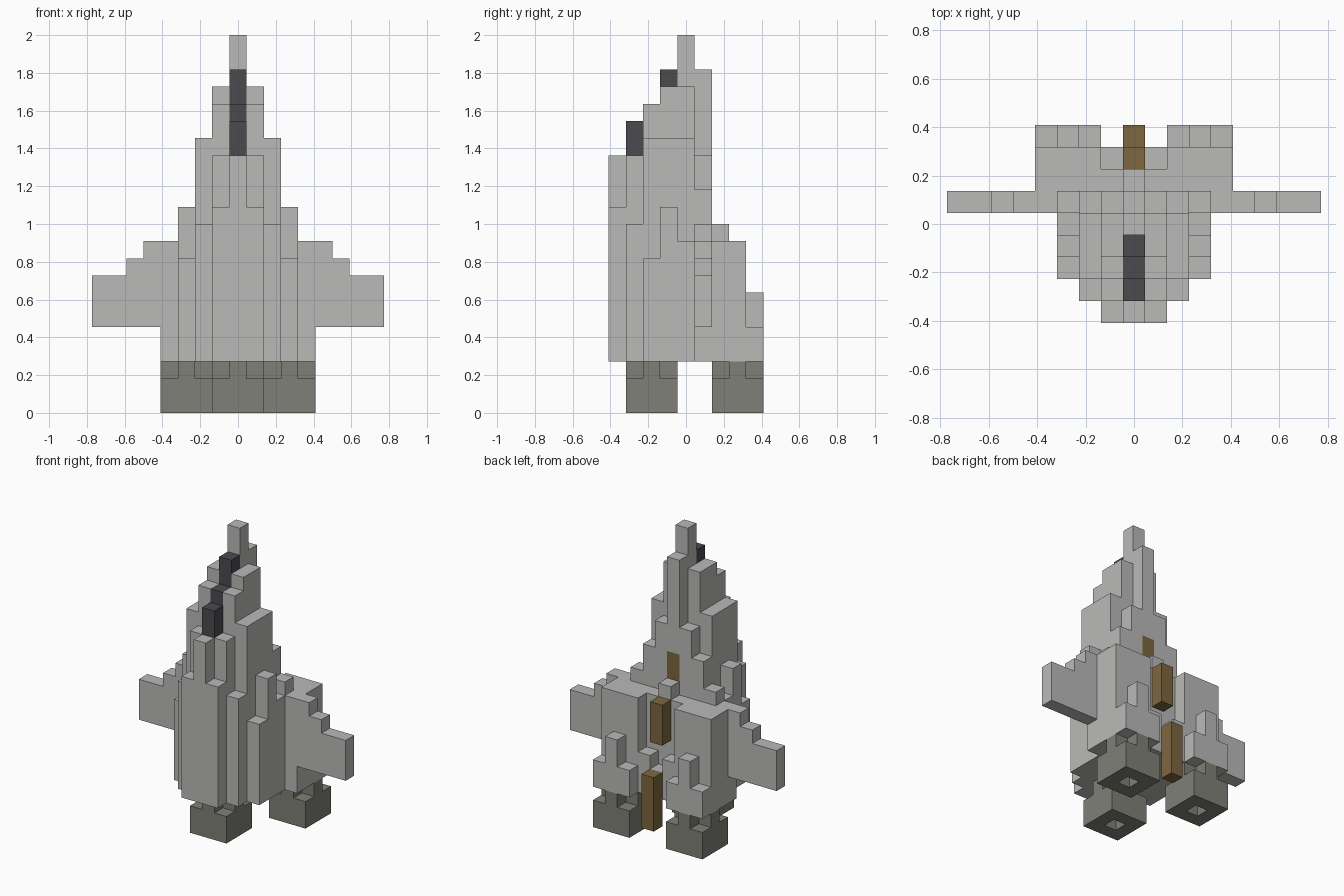
import bpy
import bmesh

U = 2 / 22          # edge length of one block
HULL_BASE = 3       # the hull starts this many blocks above the ground

cube = bpy.data.objects.get("Cube")
if cube:
    bpy.data.objects.remove(cube, do_unlink=True)


def material(name, rgb):
    mat = bpy.data.materials.new(name)
    mat.use_nodes = True
    mat.diffuse_color = (*rgb, 1)
    mat.node_tree.nodes["Principled BSDF"].inputs["Base Color"].default_value = (*rgb, 1)
    return mat


GREY = material("light grey", (0.49, 0.49, 0.485))
DARK = material("dark glass", (0.07, 0.07, 0.078))
BROWN = material("brown", (0.205, 0.135, 0.05))
OLIVE = material("olive grey", (0.212, 0.216, 0.184))

owner = {}          # block position -> part name
colours = {}        # part name -> material


def column(part, mat, x, y, low, high, mirror=True):
    """Stack blocks from low to high; mirror them to the other side."""
    colours[part] = mat
    for side in ({x, -x} if mirror else {x}):
        for z in range(low, high):
            owner[side, y, z] = part


def row(part, x, heights, low=HULL_BASE):
    """Columns running backwards along y: heights maps y to top."""
    for y, top in heights.items():
        column(part, GREY, x, y, low, top)


# Stepped hull, from the centre line outwards
row("hull", 0, {-4: 15, -3: 15, -2: 17, -1: 18, 0: 22, 1: 20})
row("hull", 1, {-4: 12, -3: 15, -2: 18, -1: 19, 0: 19, 1: 15})
row("hull", 2, {-3: 11, -2: 16, -1: 16, 0: 16, 1: 13})
row("hull", 3, {-2: 9, -1: 12, 0: 10, 1: 11})

# Rear engine housing with a recess in the middle
row("engine_housing", 0, {2: 11, 3: 5})
row("engine_housing", 1, {2: 10, 3: 6})
for x in (2, 3, 4):
    row("engine_housing", x, {2: 10, 3: 10, 4: 7 if x == 3 else 5})

# Wings
row("wings", 4, {1: 10})
for x, top in ((5, 10), (6, 9), (7, 8), (8, 8)):
    row("wings", x, {1: top}, low=5)

# Cockpit windows climbing the nose
column("cockpit_windows", DARK, 0, -3, 15, 17)
column("cockpit_windows", DARK, 0, -2, 17, 18)
column("cockpit_windows", DARK, 0, -1, 18, 20)

# Brown hatch, tail rod and ladder on the back
column("rear_hatch", BROWN, 0, 1, 11, 13)
column("upper_rod", BROWN, 0, 3, 7, 10)
column("lower_rod", BROWN, 0, 4, 1, 5)

# Hollow thrusters, each with a cross-shaped collar on top
for part, cx, cy in (("front_thruster", 0, -2), ("left_thruster", 3, 3), ("right_thruster", -3, 3)):
    for dx in (-1, 0, 1):
        for dy in (-1, 0, 1):
            if dx or dy:
                column(part, OLIVE, cx + dx, cy + dy, 0, 2, mirror=False)
            if not (dx and dy):
                column(part, OLIVE, cx + dx, cy + dy, 2, 3, mirror=False)


def build(part):
    """Make one mesh from the exposed sides of a part's blocks."""
    bm = bmesh.new()
    verts = {}

    def corner(p):
        if p not in verts:
            verts[p] = bm.verts.new([(p[0] - 0.5) * U, (p[1] - 0.5) * U, p[2] * U])
        return verts[p]

    for cell in [c for c, name in owner.items() if name == part]:
        for axis in range(3):
            for step in (0, 1):
                beside = list(cell)
                beside[axis] += 2 * step - 1
                if tuple(beside) in owner:
                    continue
                loop = []
                for a, b in ((0, 0), (1, 0), (1, 1), (0, 1)):
                    p = list(cell)
                    p[axis] += step
                    p[(axis + 1) % 3] += a
                    p[(axis + 2) % 3] += b
                    loop.append(corner(tuple(p)))
                bm.faces.new(loop if step else loop[::-1])
    mesh = bpy.data.meshes.new(part)
    bm.to_mesh(mesh)
    bm.free()
    mesh.materials.append(colours[part])
    bpy.context.collection.objects.link(bpy.data.objects.new(part, mesh))


for part in colours:
    build(part)
